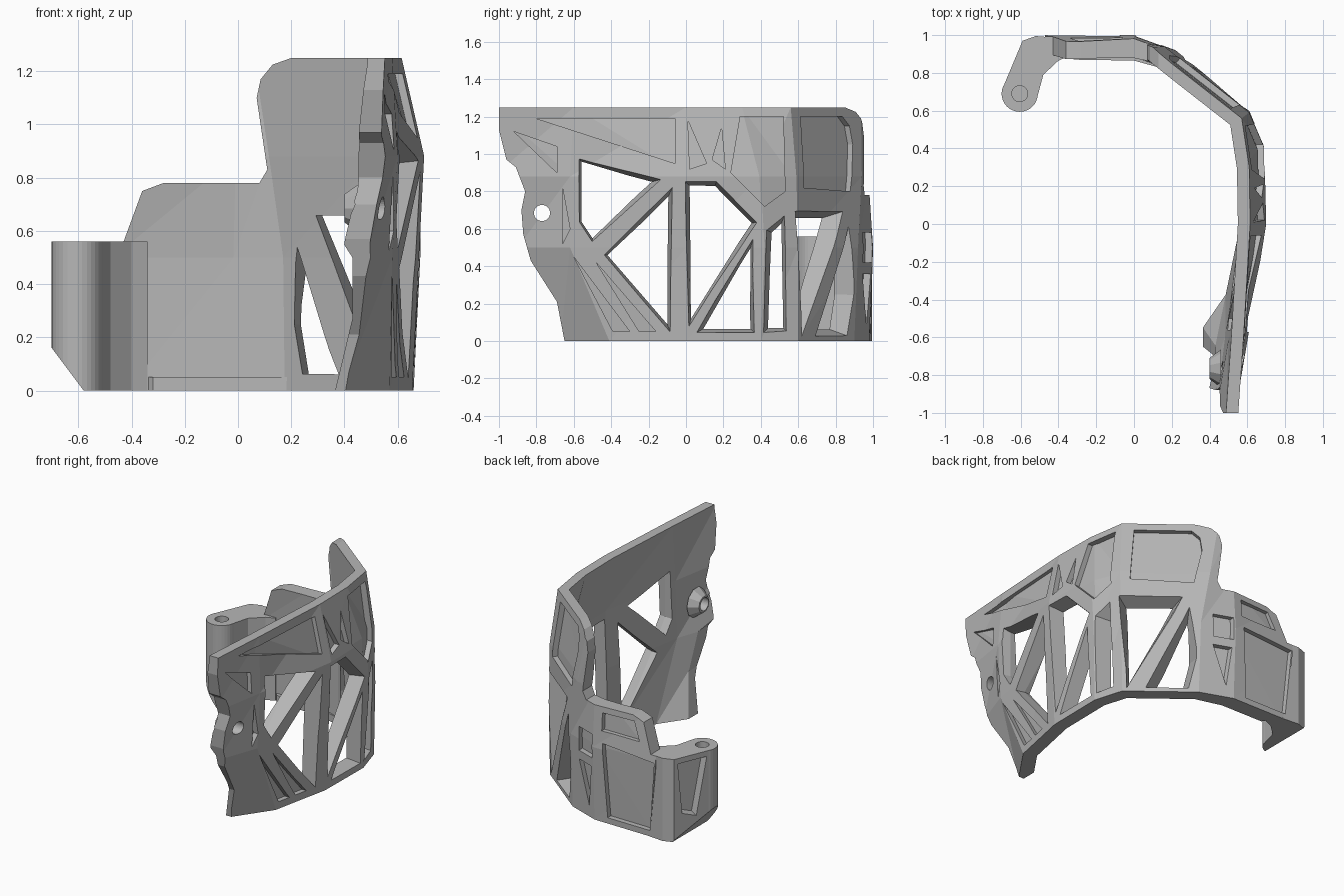
import bpy, bmesh, math
from mathutils import Vector

if "Cube" in bpy.data.objects:
    bpy.data.objects.remove(bpy.data.objects["Cube"])

grey = bpy.data.materials.new("mid grey")
grey.use_nodes = True
grey.diffuse_color = (0.47, 0.47, 0.47, 1)
grey.node_tree.nodes["Principled BSDF"].inputs["Base Color"].default_value = (0.47, 0.47, 0.47, 1)


def make(name, verts, faces):
    mesh = bpy.data.meshes.new(name)
    bm = bmesh.new()
    vs = [bm.verts.new(v) for v in verts]
    for f in faces:
        bm.faces.new([vs[i] for i in f])
    bmesh.ops.recalc_face_normals(bm, faces=bm.faces)
    bm.to_mesh(mesh)
    bm.free()
    mesh.materials.append(grey)
    ob = bpy.data.objects.new(name, mesh)
    bpy.context.collection.objects.link(ob)
    return ob


def combine(target, tool, op="DIFFERENCE", keep=False):
    mod = target.modifiers.new("cut", "BOOLEAN")
    mod.operation, mod.object, mod.solver = op, tool, "EXACT"
    bpy.context.view_layer.objects.active = target
    bpy.ops.object.modifier_apply(modifier=mod.name)
    if not keep:
        bpy.data.objects.remove(tool)


def grow(pts, d):
    """Offset a polygon outwards with mitred corners."""
    pts = [Vector(p) for p in pts]
    n = len(pts)
    area = sum(pts[i - 1].cross(pts[i]) for i in range(n))
    s = 1 if area > 0 else -1
    out = []
    for i, p in enumerate(pts):
        a, b = (p - pts[i - 1]).normalized(), (pts[(i + 1) % n] - p).normalized()
        na, nb = Vector((a.y, -a.x)) * s, Vector((b.y, -b.x)) * s
        m = (na + nb).normalized()
        out.append(p + m * min(d / max(m.dot(na), 0.3), 2.2 * d))
    return out


def prism(pts, place, near, far, flare=0.0):
    """Prism through (u, z) points; place maps (u, z, depth) to space."""
    wide = grow(pts, flare) if flare else pts
    n = len(pts)
    verts = [place(p[0], p[1], near) for p in pts] + [place(p[0], p[1], far) for p in wide]
    faces = [range(n), range(n, 2 * n)]
    faces += [(i, (i + 1) % n, n + (i + 1) % n, n + i) for i in range(n)]
    return make("cutter", verts, faces)


# Directions in which the panels are cut
def side(u, z, d):
    return (d, u, z)


def back(u, z, d):
    return (u, d, z)


def corner(u, z, d):
    # u is x on the slanted rear panel, d runs along its normal
    return (u + 0.64 * d, 0.575 + (0.6 - u) * 0.83 + 0.77 * d, z)


def plan(u, v, z):
    return (u, v, z)


def arm_face(u, z, d):
    # u runs along the outer arm face, d along its normal
    return (-.695 + .387 * u - .922 * d, .72 + .922 * u + .387 * d, z)


# Outer wall outline at four heights: front end, fold, side, corner, rear
levels = [
    (0.0, 0.09, [(.39, -.67), (.57, -.41), (.655, 0), (.66, .40), (.60, .60), (.22, .90), (0, .98), (-.42, .985)]),
    (0.5, 0.10, [(.48, -.90), (.58, -.62), (.68, 0), (.685, .42), (.61, .60), (.22, .92), (0, 1), (-.47, 1)]),
    (0.88, 0.10, [(.53, -1.03), (.60, -.62), (.70, 0), (.69, .40), (.61, .59), (.16, .94), (0, .975), (-.47, .95)]),
    (1.25, 0.065, [(.55, -1.03), (.58, -.6), (.615, 0), (.61, .30), (.57, .56), (.09, .935), (0, .96), (-.47, .94)]),
]


def shifted(line, d):
    pts = [Vector(p) for p in line]
    out = []
    for i, p in enumerate(pts):
        a = (p - pts[i - 1]).normalized() if i else None
        b = (pts[i + 1] - p).normalized() if i < len(pts) - 1 else None
        a, b = a or b, b or a
        m = (Vector((a.y, -a.x)) + Vector((b.y, -b.x))).normalized()
        out.append(p + m * d / m.dot(Vector((a.y, -a.x))))
    return out


def shell(name, outside, inside=None):
    """Closed wall lofted through the levels between two offsets."""
    verts, n = [], len(levels[0][2])
    for z, thick, line in levels:
        inner = -thick if inside is None else inside
        ring = shifted(line, outside) + shifted(line, inner)[::-1]
        verts += [(p.x, p.y, z) for p in ring]
    m, top = 2 * n, 2 * n * (len(levels) - 1)
    faces = []
    for k in range(len(levels) - 1):
        for i in range(m):
            j = (i + 1) % m
            quad = [k * m + i, k * m + j, (k + 1) * m + j, (k + 1) * m + i]
            faces += [quad[:3], [quad[0], quad[2], quad[3]]]
    for i in range(n - 1):
        cap = [i, i + 1, m - 2 - i, m - 1 - i]
        faces += [cap, [top + c for c in cap]]
    return make(name, verts, faces)


def circle(x, y, r, n=32):
    return [(x + r * math.cos(math.tau * i / n), y + r * math.sin(math.tau * i / n)) for i in range(n)]


wall = shell("openwork_wall", 0)

# Front edge, rear top outline, and thinned inside of the front end
combine(wall, prism([(-1, 1.4), (-1, 1.13), (-.96, .97), (-.91, .93), (-.86, .8), (-.88, .7), (-.87, .57),
                     (-.83, .43), (-.69, .21), (-.63, -.1), (-1.4, -.1), (-1.4, 1.4)], side, 0, 1.2))
combine(wall, prism([(-1, .56), (-.43, .56), (-.36, .75), (-.28, .78), (.08, .78), (.11, .83), (.07, 1.1),
                     (.085, 1.17), (.13, 1.225), (.2, 1.25), (.2, 1.4), (-1, 1.4)], back, 0.6, 1.3))
combine(wall, prism([(0, -.1), (.355, -.1), (.365, 0), (.43, .27), (.43, .5), (.385, .57), (.44, .7), (.41, .77),
                     (.44, .85), (.435, 1.0), (.455, 1.1), (.46, 1.3), (0, 1.3)], back, -1.3, -.3))

# Rear arm with hinge barrel, joined to the wall
arm = prism([(-.695, .72), (-.59, .97), (-.52, .995), (-.40, .985), (-.34, .89), (-.40, .865), (-.48, .79),
             (-.515, .66)], plan, 0, .56)
combine(arm, prism(circle(-.605, .69, .096), plan, 0, .56), "UNION")
combine(arm, prism(circle(-.605, .69, .042), plan, .1, .7))
combine(arm, prism([(-.80, .30), (-.70, .16), (-.58, 0), (-.58, -.1), (-.80, -.1)], back, .4, 1.2))
combine(arm, prism([(.05, .51), (.23, .51), (.20, .19), (.12, .16)], arm_face, -.04, .02, .02))
combine(wall, arm, "UNION")

# Open windows, each with a bevelled outer rim
side_windows = [
    [(-.56, .96), (-.19, .85), (-.50, .55), (-.56, .64)],
    [(-.42, .46), (-.10, .76), (-.10, .09)],
    [(.03, .82), (.15, .82), (.34, .63), (.03, .13)],
    [(.10, .07), (.34, .07), (.34, .48)],
    [(.46, .58), (.51, .63), (.52, .07), (.44, .07)],
]
corner_windows = [
    [(.355, .65), (.56, .65), (.55, .12)],
    [(.275, .52), (.27, .25), (.30, .07), (.415, .07)],
]
for pts in side_windows:
    combine(wall, prism(pts, side, 0.3, 0.9))
    combine(wall, prism(pts, side, 0.55, 0.75, 0.045))
for pts in corner_windows:
    combine(wall, prism(pts, corner, -0.25, 0.15))
    combine(wall, prism(pts, corner, -0.1, 0.06, 0.06))

# Shallow sunken panels, following the wall surface
sunken = [
    (side, [(-.80, 1.19), (-.06, .95), (-.06, 1.19)]),
    (side, [(.01, 1.18), (.11, .95), (.02, .92)]),
    (side, [(.19, 1.14), (.14, .97), (.21, .92)]),
    (side, [(.29, 1.2), (.24, .9), (.42, .72), (.53, .8), (.52, 1.2)]),
    (side, [(-.92, 1.12), (-.69, 1.04), (-.69, .9)]),
    (side, [(-.60, .45), (-.30, .05), (-.39, .05)]),
    (side, [(-.48, .42), (-.16, .05), (-.25, .05)]),
    (side, [(-.66, .82), (-.62, .60), (-.66, .52)]),
    (corner, [(.55, .82), (.24, .80), (.20, 1.05), (.21, 1.15), (.25, 1.2), (.53, 1.2)]),
    (back, [(-.07, .54), (-.46, .51), (-.42, .04), (-.10, .04)]),
    (back, [(-.06, .62), (-.34, .62), (-.29, .74), (-.06, .74)]),
    (back, [(.14, .42), (.01, .42), (.01, .58), (.14, .58)]),
    (back, [(.14, .36), (.02, .36), (.05, .08)]),
]
skin = shell("skin_helper", 0.2, -0.035)
skin.hide_render = True
for place, pts in sunken:
    near, far = {side: (.3, .85), back: (.8, 1.15), corner: (-.2, .15)}[place]
    tool = prism(pts, place, near, far)
    combine(tool, skin, "INTERSECT", keep=True)
    combine(wall, tool)
bpy.data.objects.remove(skin)

# Front pivot: inner boss and through hole
combine(wall, prism(circle(-.765, .685, .1, 10), side, .46, .40, -0.02), "UNION")
combine(wall, prism(circle(-.77, .685, .043), side, 0.2, 0.9))

# Low inner lip along the bottom of the rear wall
lip = prism([(.22, .84), (0, .90), (-.34, .90), (-.32, .87), (0, .865), (.2, .81)], plan, 0, .05)
lip.name = "rear_bottom_lip"
